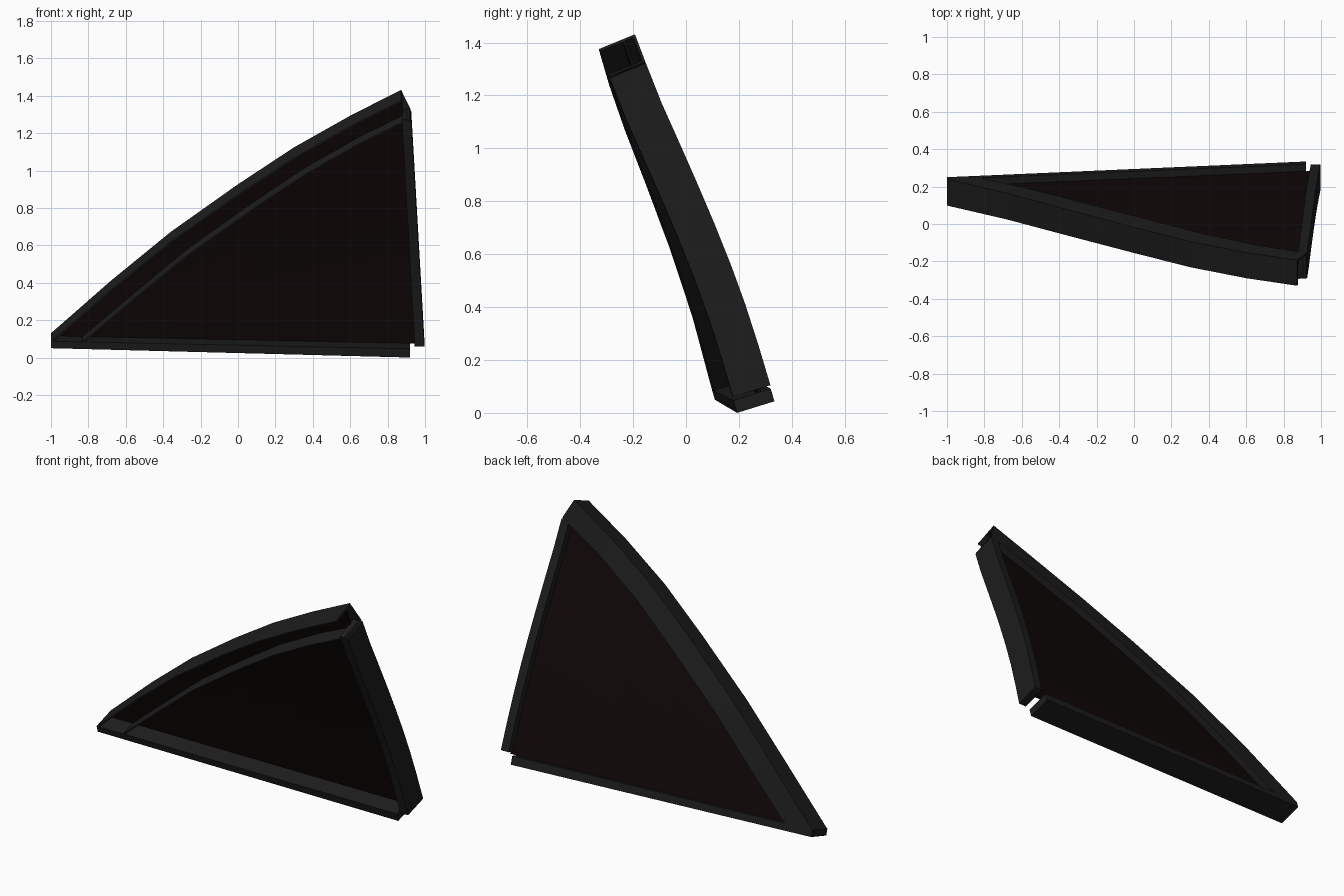
import bpy, bmesh
from mathutils import Vector

if "Cube" in bpy.data.objects:
    bpy.data.objects.remove(bpy.data.objects["Cube"])


def material(name, color):
    m = bpy.data.materials.new(name)
    m.diffuse_color = color
    m.use_nodes = True
    m.node_tree.nodes["Principled BSDF"].inputs["Base Color"].default_value = m.diffuse_color
    return m


RUBBER = material("dark_trim", (0.012, 0.012, 0.012, 1))
TINT = material("tinted_glass", (0.005, 0.0022, 0.0022, 1))

# Side profile of the bowed window surface: (z, y)
BOW = [(-0.1, 0.222), (0.01, 0.19), (0.2, 0.134), (0.4, 0.07), (0.57, 0.006),
       (0.74, -0.064), (0.95, -0.156), (1.17, -0.254), (1.38, -0.33), (1.5, -0.37)]


def interp(pts, t):
    for (a, fa), (b, fb) in zip(pts, pts[1:]):
        if t <= b:
            break
    return fa + (fb - fa) * (t - a) / (b - a)


def place(p, d):
    """Point on the front surface, pushed back by depth d along its normal."""
    x, z = p
    slope = 0.31 + 0.1 * min(max(z, 0), 1)
    n = Vector((0, 1, slope)).normalized()
    return Vector((x, interp(BOW, z) + 0.036 * (x - 0.92), z)) + n * d


def panel(name, edge_a, edge_b, d0, d1, mat, rows=1):
    """Closed slab between two edge paths, from depth d0 to d1."""
    bm = bmesh.new()
    n = len(edge_a)
    layers = []
    for d in (d0, d1):
        layers.append([[bm.verts.new(place(Vector(a).lerp(Vector(b), j / rows), d))
                        for j in range(rows + 1)] for a, b in zip(edge_a, edge_b)])
    for g in layers:
        for i in range(n - 1):
            for j in range(rows):
                bm.faces.new((g[i][j], g[i + 1][j], g[i + 1][j + 1], g[i][j + 1]))
    rim = [e for e in bm.edges if e.is_boundary]
    bmesh.ops.bridge_loops(bm, edges=rim)
    bmesh.ops.recalc_face_normals(bm, faces=bm.faces)
    me = bpy.data.meshes.new(name)
    bm.to_mesh(me)
    bm.free()
    me.materials.append(mat)
    ob = bpy.data.objects.new(name, me)
    bpy.context.collection.objects.link(ob)
    return ob


def line(a, b, n):
    return [tuple(Vector(a).lerp(Vector(b), i / n)) for i in range(n + 1)]


def shift(path, dx, dz):
    return [(x + dx, z + dz) for x, z in path]


DEPTH = 0.148
# Curved upper rail paths, outer and inner
outer = [(-1, 0.085), (-0.68, 0.362), (-0.36, 0.62), (0.0, 0.872),
         (0.3, 1.068), (0.6, 1.237), (0.872, 1.375)]
inner = [(-0.83, 0.075), (-0.56, 0.302), (-0.27, 0.54), (0.07, 0.78),
         (0.36, 0.973), (0.65, 1.137), (0.922, 1.272)]

# Upper rail: a channel open to the front
panel("upper_rail_outer_flange", outer, shift(outer, 0.004, -0.008), 0, DEPTH, RUBBER)
panel("upper_rail_inner_flange", shift(inner, -0.003, 0.006), inner, 0, DEPTH, RUBBER)
panel("upper_rail_back", outer, inner, DEPTH - 0.01, DEPTH, RUBBER)

# Bottom rail and rear post
panel("bottom_rail", line((-1, 0.087), (0.92, 0.047), 4),
      line((-1, 0.05), (0.92, 0.0), 4), 0, DEPTH, RUBBER)
panel("rear_post", line((0.945, 0.06), (0.876, 1.275), 8),
      line((0.996, 0.06), (0.926, 1.265), 8), 0, DEPTH, RUBBER)

# Glass pane, set between the front and back of the frame
base = [(-0.98 + 1.94 * (x + 1) / 1.872, 0.075 - 0.015 * (x + 1)) for x, z in outer]
top = shift(outer, 0.003, -0.006)
panel("glass_pane", top, base, 0.094, 0.108, TINT, rows=8)
